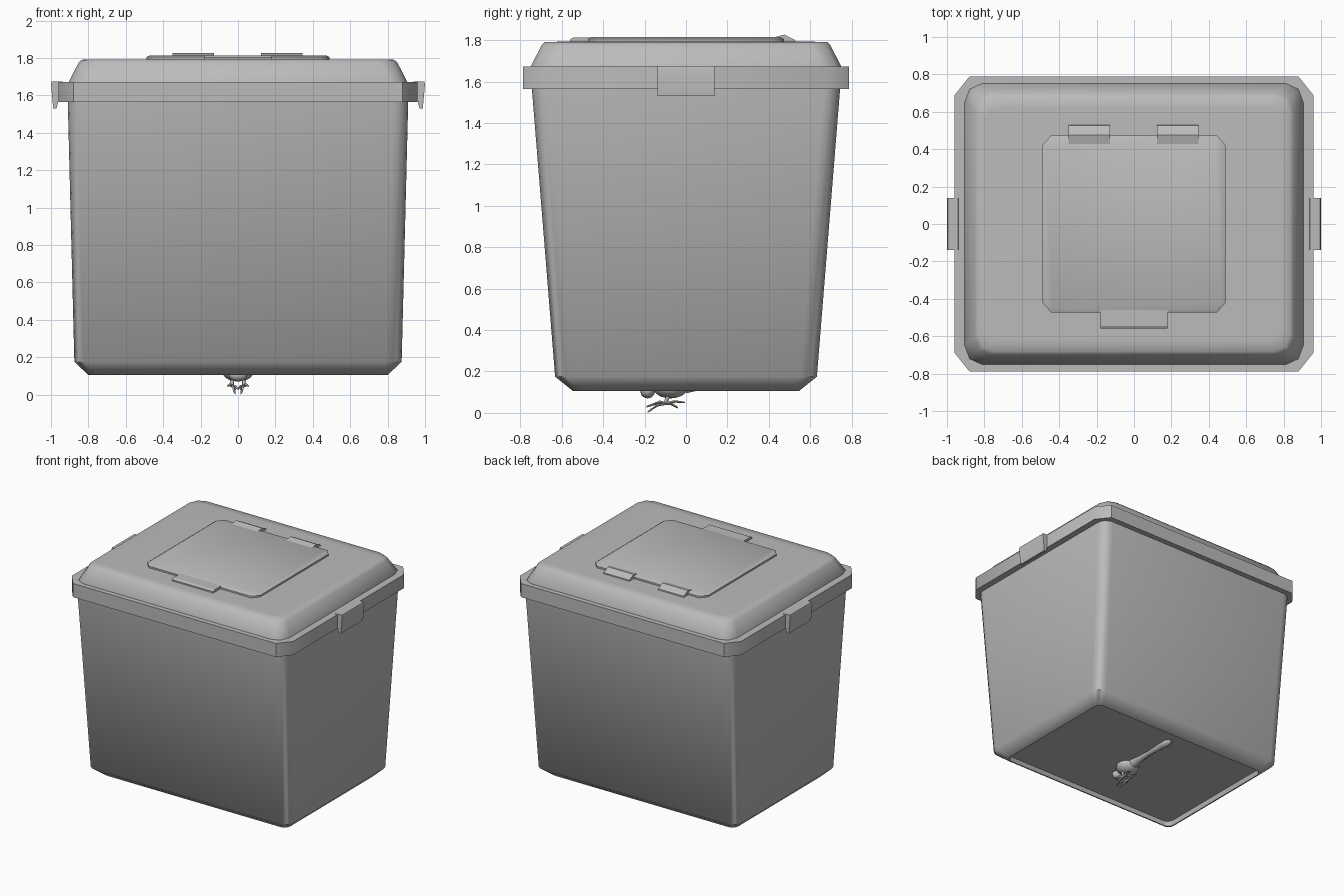
import bpy, bmesh, math
from mathutils import Vector

if "Cube" in bpy.data.objects:
    bpy.data.objects.remove(bpy.data.objects["Cube"])

grey = bpy.data.materials.new("grey_plastic")
grey.diffuse_color = (0.5, 0.5, 0.5, 1)
grey.use_nodes = True
grey.node_tree.nodes["Principled BSDF"].inputs["Base Color"].default_value = grey.diffuse_color


def finish(name, bm, angle=50):
    bmesh.ops.recalc_face_normals(bm, faces=bm.faces)
    me = bpy.data.meshes.new(name)
    bm.to_mesh(me)
    bm.free()
    ob = bpy.data.objects.new(name, me)
    bpy.context.collection.objects.link(ob)
    me.materials.append(grey)
    bpy.ops.object.select_all(action='DESELECT')
    ob.select_set(True)
    bpy.context.view_layer.objects.active = ob
    bpy.ops.object.shade_smooth_by_angle(angle=math.radians(angle))
    return ob


def ring(hx, hy, rx, ry, n):
    """Rectangle outline with rounded (n > 1) or chamfered (n = 1) corners."""
    pts = []
    for k, (sx, sy) in enumerate([(1, 1), (-1, 1), (-1, -1), (1, -1)]):
        for i in range(n + 1):
            a = math.pi / 2 * (k + i / n)
            pts.append((sx * (hx - rx) + rx * math.cos(a),
                        sy * (hy - ry) + ry * math.sin(a)))
    return pts


def loft(name, levels, n, centre=(0, 0), angle=50):
    """Stack outlines given as (z, half_x, half_y, corner_x, corner_y)."""
    bm = bmesh.new()
    rows = [[bm.verts.new((x + centre[0], y + centre[1], z))
             for x, y in ring(hx, hy, rx, ry, n)]
            for z, hx, hy, rx, ry in levels]
    for a, b in zip(rows, rows[1:]):
        for i in range(len(a)):
            j = (i + 1) % len(a)
            bm.faces.new((a[i], a[j], b[j], b[i]))
    bm.faces.new(rows[0][::-1])
    bm.faces.new(rows[-1])
    return finish(name, bm, angle)


def extrude_profile(name, pts, axis, lo, hi):
    """Extrude a 2D profile (u, z) along x or y."""
    bm = bmesh.new()
    place = (lambda u, z, t: (t, u, z)) if axis == 'x' else (lambda u, z, t: (u, t, z))
    a, b = ([bm.verts.new(place(u, z, t)) for u, z in pts] for t in (lo, hi))
    for i in range(len(pts)):
        j = (i + 1) % len(pts)
        bm.faces.new((a[i], a[j], b[j], b[i]))
    bm.faces.new(a)
    bm.faces.new(b[::-1])
    return finish(name, bm, 30)


def tube(name, pts, sides=10):
    """Tapered tube through (x, y, z, radius) points."""
    bm = bmesh.new()
    rows = []
    for i, p in enumerate(pts):
        d = Vector(pts[min(i + 1, len(pts) - 1)][:3]) - Vector(pts[max(i - 1, 0)][:3])
        q = d.to_track_quat('Z', 'Y')
        rows.append([bm.verts.new(Vector(p[:3]) + q @ Vector((
            p[3] * math.cos(2 * math.pi * k / sides),
            p[3] * math.sin(2 * math.pi * k / sides), 0))) for k in range(sides)])
    for a, b in zip(rows, rows[1:]):
        for k in range(sides):
            j = (k + 1) % sides
            bm.faces.new((a[k], a[j], b[j], b[k]))
    bm.faces.new(rows[0])
    bm.faces.new(rows[-1][::-1])
    return finish(name, bm, 60)


def blob(name, loc, size):
    bm = bmesh.new()
    bmesh.ops.create_uvsphere(bm, u_segments=16, v_segments=10, radius=1)
    for v in bm.verts:
        v.co = Vector(loc) + Vector(v.co[i] * size[i] for i in range(3))
    return finish(name, bm, 60)


# Tapered tub with bevelled foot and recessed base
loft("tub", [(0.14, 0.78, 0.53, 0.05, 0.05),
             (0.105, 0.79, 0.535, 0.05, 0.05),
             (0.105, 0.80, 0.545, 0.05, 0.05),
             (0.175, 0.875, 0.632, 0.08, 0.08),
             (1.60, 0.911, 0.747, 0.08, 0.08)], 4)

# Lid rim and raised sloping lid
loft("lid_rim", [(1.565, 0.96, 0.788, 0.08, 0.10),
                 (1.672, 0.96, 0.788, 0.08, 0.10)], 1)
loft("lid_top", [(1.66, 0.905, 0.75, 0.09, 0.10),
                 (1.672, 0.905, 0.75, 0.09, 0.10),
                 (1.775, 0.852, 0.697, 0.09, 0.09),
                 (1.79, 0.835, 0.682, 0.09, 0.09),
                 (1.792, 0.79, 0.62, 0.06, 0.06)], 2, angle=75)

# Access hatch with front tab
loft("hatch", [(1.78, 0.488, 0.473, 0.045, 0.05),
               (1.805, 0.488, 0.473, 0.045, 0.05),
               (1.814, 0.472, 0.457, 0.04, 0.045)], 1)
extrude_profile("hatch_tab", [(-0.56, 1.78), (-0.56, 1.803), (-0.545, 1.812),
                              (-0.45, 1.812), (-0.45, 1.78)], 'x', -0.18, 0.178)

# Hatch hinges
for side, lo in (("left", -0.35), ("right", 0.122)):
    extrude_profile(side + "_hinge", [(0.53, 1.78), (0.527, 1.80), (0.475, 1.826),
                                      (0.42, 1.812), (0.42, 1.78)], 'x', lo, lo + 0.223)

# Side clips hooked over the rim
for side, s in (("left", -1), ("right", 1)):
    clip = [(0.93, 1.66), (0.94, 1.675), (0.995, 1.675), (1.0, 1.66),
            (0.988, 1.53), (0.97, 1.53), (0.958, 1.58)]
    extrude_profile(side + "_clip", [(s * x, z) for x, z in clip], 'y', -0.138, 0.138)

# Small bird-like figure showing through the base: tail, body, legs and toes
tube("tail", [(0, 0.42, 0.14, 0.012), (0, 0.40, 0.14, 0.03), (0, 0.34, 0.14, 0.032),
              (0, 0.2, 0.14, 0.022), (0, 0.08, 0.14, 0.028), (0, 0.0, 0.135, 0.042)])
blob("body", (0, -0.075, 0.125), (0.085, 0.085, 0.055))
blob("chest", (0, -0.185, 0.105), (0.05, 0.035, 0.035))
for side, s in (("left", -1), ("right", 1)):
    foot = Vector((s * 0.03, -0.10, 0.045))
    tube(side + "_leg", [(s * 0.035, -0.08, 0.10, 0.012), (*foot, 0.008)], 6)
    for i, tip in enumerate([(0.0, -0.19, 0.03), (0.02, -0.17, 0.015),
                             (0.055, -0.15, 0.045), (0.03, -0.005, 0.05),
                             (0.015, -0.04, 0.025)]):
        end = Vector((s * tip[0], tip[1], tip[2]))
        mid = (foot + end) / 2 + Vector((0, 0, 0.008))
        tube(f"{side}_toe_{i + 1}", [(*foot, 0.008), (*mid, 0.007), (*end, 0.004)], 6)
    tube(side + "_claw", [(s * 0.02, -0.165, 0.018, 0.006), (s * 0.015, -0.185, 0.003, 0.002)], 6)
